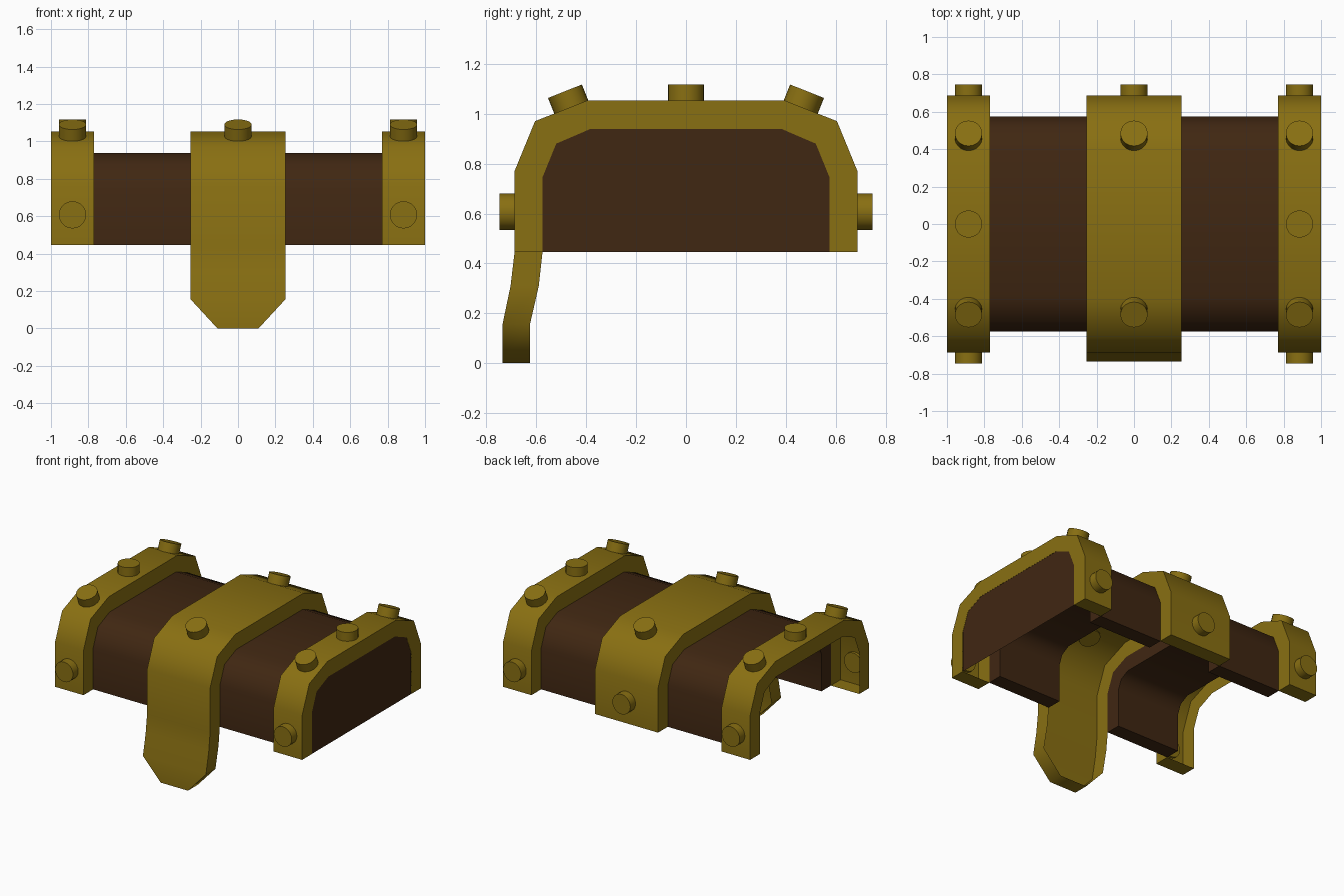
import bpy, bmesh, math
from mathutils import Vector

cube = bpy.data.objects.get("Cube")
if cube:
    bpy.data.objects.remove(cube, do_unlink=True)


def material(name, rgb):
    m = bpy.data.materials.new(name)
    m.use_nodes = True
    col = (*rgb, 1.0)
    m.diffuse_color = col
    bsdf = m.node_tree.nodes["Principled BSDF"]
    bsdf.inputs["Base Color"].default_value = col
    bsdf.inputs["Roughness"].default_value = 0.8
    return m


GOLD = material("dull gold", (0.25, 0.16, 0.006))
WOOD = material("dark wood", (0.051, 0.020, 0.006))


def finish(name, bm, mat, angle=50):
    me = bpy.data.meshes.new(name)
    bm.to_mesh(me)
    bm.free()
    me.materials.append(mat)
    ob = bpy.data.objects.new(name, me)
    bpy.context.collection.objects.link(ob)
    bpy.ops.object.select_all(action='DESELECT')
    ob.select_set(True)
    bpy.context.view_layer.objects.active = ob
    bpy.ops.object.shade_smooth_by_angle(angle=math.radians(angle))
    return ob


def arch(half):
    """Complete a front half profile (y, z) with its mirrored back half."""
    return half + [(-y, z) for y, z in reversed(half)]


# Nested arch profiles, front foot first
BAND = arch([(-0.687, 0.445), (-0.687, 0.77), (-0.605, 0.97), (-0.395, 1.053)])
SHELL = arch([(-0.575, 0.445), (-0.575, 0.745), (-0.52, 0.88), (-0.385, 0.938)])
LINING = arch([(-0.465, 0.445), (-0.465, 0.72), (-0.435, 0.79), (-0.37, 0.825)])

# Hanging clasp, tip first
CLASP_OUT = [(-0.735, 0.0), (-0.735, 0.157), (-0.703, 0.31)]
CLASP_IN = [(-0.625, 0.0), (-0.625, 0.157), (-0.59, 0.31)]


def strip(name, outer, inner, x, half_widths, mat, lined):
    """Sweep a rectangular section along a profile; unlined strips are hollow."""
    bm = bmesh.new()
    rings = []
    for o, i, w in zip(outer, inner, half_widths):
        corners = [(x - w, *o), (x + w, *o), (x + w, *i), (x - w, *i)]
        rings.append([bm.verts.new(c) for c in corners])
    for a, b in zip(rings, rings[1:]):
        for k in range(4):
            if k == 2 and not lined:
                continue
            n = (k + 1) % 4
            bm.faces.new((a[k], a[n], b[n], b[k]))
    bm.faces.new(rings[0][::-1])
    bm.faces.new(rings[-1])
    return finish(name, bm, mat)


def bolt(name, x, y, z, direction):
    """Short cylinder whose outer end centre lies at the given point."""
    d = Vector(direction).normalized()
    depth = 0.08
    bm = bmesh.new()
    bmesh.ops.create_cone(bm, cap_ends=True, segments=20, radius1=0.073,
                          radius2=0.073, depth=depth)
    rot = Vector((0, 0, 1)).rotation_difference(d).to_matrix()
    bmesh.ops.rotate(bm, verts=bm.verts, matrix=rot)
    bmesh.ops.translate(bm, verts=bm.verts, vec=Vector((x, y, z)) - d * depth / 2)
    return finish(name, bm, GOLD, 40)


# End bands, wooden shell sections
for side, s in (("left", 1), ("right", -1)):
    strip(side + "_band", BAND, SHELL, s * 0.885, [0.115] * 8, GOLD, False)
    strip(side + "_shell", SHELL, LINING, s * 0.5125, [0.2575] * 8, WOOD, True)

# Middle band running down into the clasp
strip("middle_band_and_clasp", CLASP_OUT + BAND, CLASP_IN + SHELL, 0,
      [0.11] + [0.255] * 10, GOLD, False)

# Closed end panel on one side only
bm = bmesh.new()
bm.faces.new([bm.verts.new((0.999, y, z)) for y, z in reversed(SHELL)])
finish("end_panel", bm, WOOD)

# Bolts
for band, x in (("left", 0.885), ("middle", 0), ("right", -0.885)):
    for end, s in (("front", -1), ("back", 1)):
        bolt(f"{band}_{end}_slope_bolt", x, s * 0.485, 1.09, (0, s * 0.37, 0.93))
        if (band, end) != ("middle", "front"):
            bolt(f"{band}_{end}_wall_bolt", x, s * 0.747, 0.607, (0, s, 0))
    if band != "middle":
        bolt(f"{band}_top_bolt", x, 0, 1.118, (0, 0, 1))
